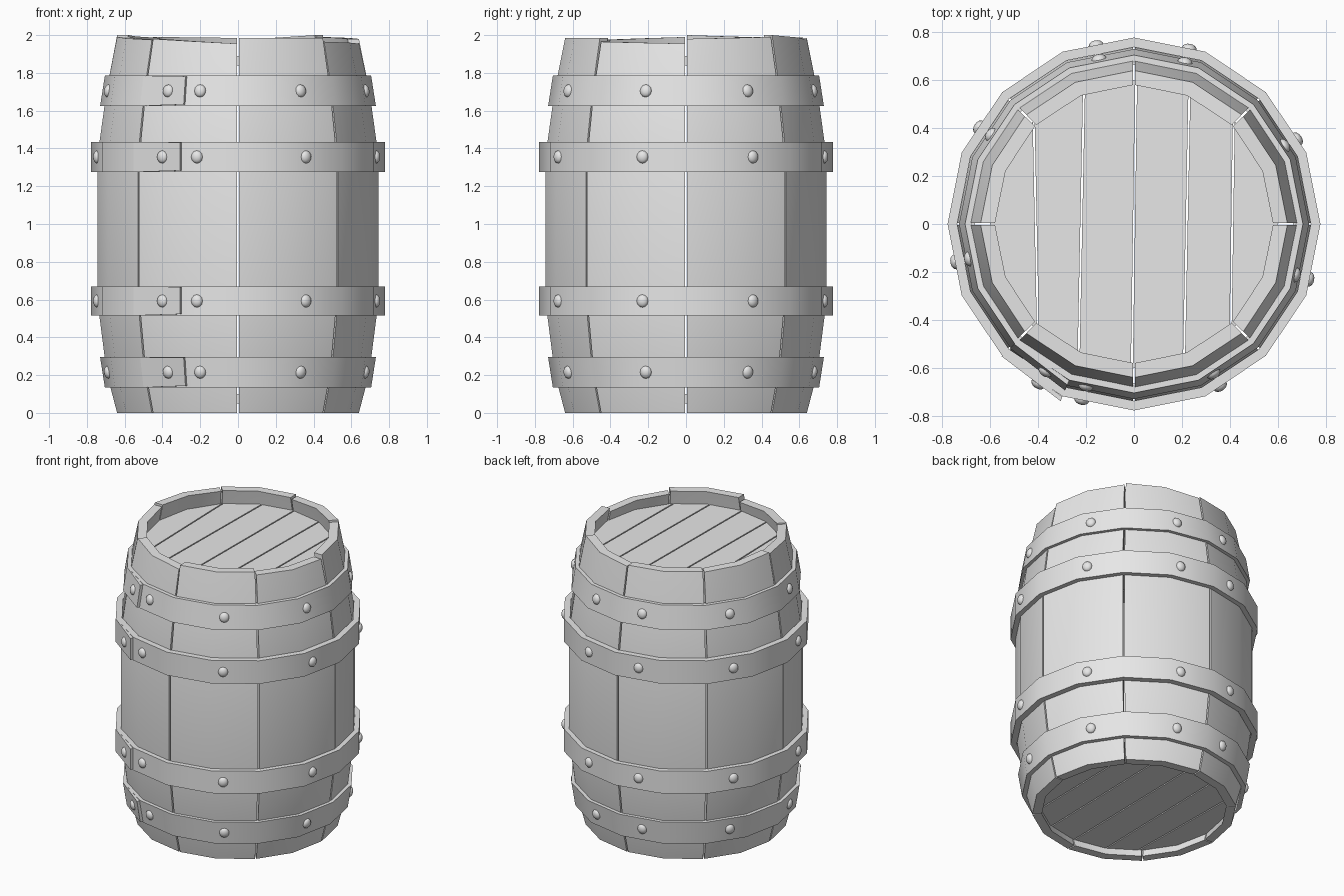
import bpy, bmesh, math
from mathutils import Matrix, Vector

if "Cube" in bpy.data.objects:
    bpy.data.objects.remove(bpy.data.objects["Cube"], do_unlink=True)

grey = bpy.data.materials.new("plain_grey")
grey.use_nodes = True
grey.diffuse_color = (0.8, 0.8, 0.8, 1)
grey.node_tree.nodes["Principled BSDF"].inputs["Base Color"].default_value = (0.8, 0.8, 0.8, 1)

SIDES = 16
STEP = 360 / SIDES


def polar(angle, r, z):
    """Point at an angle in degrees, measured from the front towards +x."""
    a = math.radians(angle)
    return Vector((r * math.sin(a), -r * math.cos(a), z))


def finish(name, bm):
    bmesh.ops.recalc_face_normals(bm, faces=bm.faces)
    mesh = bpy.data.meshes.new(name)
    bm.to_mesh(mesh)
    bm.free()
    mesh.materials.append(grey)
    obj = bpy.data.objects.new(name, mesh)
    bpy.context.collection.objects.link(obj)
    bpy.ops.object.select_all(action='DESELECT')
    obj.select_set(True)
    bpy.context.view_layer.objects.active = obj
    bpy.ops.object.shade_smooth_by_angle(angle=math.radians(30))
    return obj


def sweep(name, loops, closed=False):
    """Skin a row of matching cross-sections, capped unless closed."""
    bm = bmesh.new()
    rows = [[bm.verts.new(p) for p in loop] for loop in loops]
    pairs = list(zip(rows, rows[1:]))
    if closed:
        pairs.append((rows[-1], rows[0]))
    else:
        bm.faces.new(rows[0])
        bm.faces.new(rows[-1])
    n = len(rows[0])
    for a, b in pairs:
        for i in range(n):
            j = (i + 1) % n
            bm.faces.new((a[i], a[j], b[j], b[i]))
    return finish(name, bm)


# Staves: bulging profile, uneven tops, thin gaps between them
PROFILE = [(0.64, 0), (0.695, 0.21), (0.745, 0.6), (0.745, 1.35), (0.695, 1.71)]
TOP_R, THICK, GAP = 0.64, 0.06, 0.4
TOPS = [(1.985, 1.985), (1.965, 1.955), (1.98, 1.99), (2.0, 1.975),
        (1.985, 1.99), (1.985, 2.0), (1.99, 1.975), (1.98, 1.955)]
for k, (z0, z1) in enumerate(TOPS):
    start = k * 2 * STEP
    loops = []
    for angle, top in ((start + GAP, z0), (start + STEP, (z0 + z1) / 2),
                       (start + 2 * STEP - GAP, z1)):
        line = PROFILE + [(TOP_R, top)]
        loops.append([polar(angle, r, z) for r, z in line] +
                     [polar(angle, r - THICK, z) for r, z in reversed(line)])
    sweep(f"stave_{k + 1}", loops)


# Lids: disc sliced into six planks
def lid(name, z):
    cuts = [-1, -0.41, -0.22, 0, 0.22, 0.41, 1]
    lean = [0, 0.02, -0.02, -0.015, -0.02, -0.015, 0]
    for i in range(len(cuts) - 1):
        bm = bmesh.new()
        bmesh.ops.create_cone(bm, cap_ends=True, segments=SIDES, radius1=0.6,
                              radius2=0.6, depth=0.05, matrix=Matrix.Translation((0, 0, z)))
        for c, side in ((i, -1), (i + 1, 1)):
            if abs(cuts[c]) == 1:
                continue
            res = bmesh.ops.bisect_plane(
                bm, geom=bm.verts[:] + bm.edges[:] + bm.faces[:], clear_outer=True,
                plane_co=(cuts[c] - side * 0.004, 0, 0), plane_no=(side, side * lean[c], 0))
            rim = [e for e in res["geom_cut"] if isinstance(e, bmesh.types.BMEdge)]
            bmesh.ops.holes_fill(bm, edges=rim, sides=0)
        finish(f"{name}_plank_{i + 1}", bm)


lid("top_lid", 1.865)
lid("bottom_lid", 0.075)

# Hoops: low z, high z, outer radius at low and high edge
HOOPS = [("bottom_hoop", 0.135, 0.295, 0.73, 0.73), ("lower_hoop", 0.515, 0.67, 0.778, 0.778),
         ("upper_hoop", 1.275, 1.435, 0.778, 0.778), ("top_hoop", 1.625, 1.785, 0.73, 0.705)]
HOOPS[0] = ("bottom_hoop", 0.135, 0.295, 0.705, 0.73)
FLAP_RIVET = -31
RIVETS = [28, 72.5, 117.5, 162.5, -168, -122, -78, -16.5, FLAP_RIVET]


def section(angle, lo, hi, r0, r1, thick):
    return [polar(angle, r0, lo), polar(angle, r1, hi),
            polar(angle, r1 - thick, hi), polar(angle, r0 - thick, lo)]


for name, lo, hi, r0, r1 in HOOPS:
    sweep(name, [section(i * STEP, lo, hi, r0, r1, 0.04) for i in range(SIDES)], closed=True)

    # Overlapping end of the strap
    sweep(name + "_flap", [
        section(-2 * STEP, lo, hi, r0 + 0.003, r1 + 0.003, 0.01),
        section(-STEP, lo + 0.008, hi - 0.003, r0 + 0.022, r1 + 0.022, 0.02)])

    # Rivets sitting on the flat sides
    bm = bmesh.new()
    slope = math.atan2(r1 - r0, hi - lo)
    for angle in RIVETS:
        middle = (math.floor(angle / STEP) + 0.5) * STEP
        r = (r0 + r1) / 2 * math.cos(math.radians(STEP / 2)) / math.cos(math.radians(angle - middle))
        if angle == FLAP_RIVET:
            r += 0.014
        place = (Matrix.Translation(polar(angle, r, (lo + hi) / 2))
                 @ Matrix.Rotation(math.radians(middle - 90), 4, 'Z')
                 @ Matrix.Rotation(slope, 4, 'Y')
                 @ Matrix.Diagonal((0.02, 0.031, 0.034, 1))
                 @ Matrix.Rotation(math.radians(90), 4, 'Y'))
        bmesh.ops.create_uvsphere(bm, u_segments=12, v_segments=8, radius=1, matrix=place)
    finish(name + "_rivets", bm)
